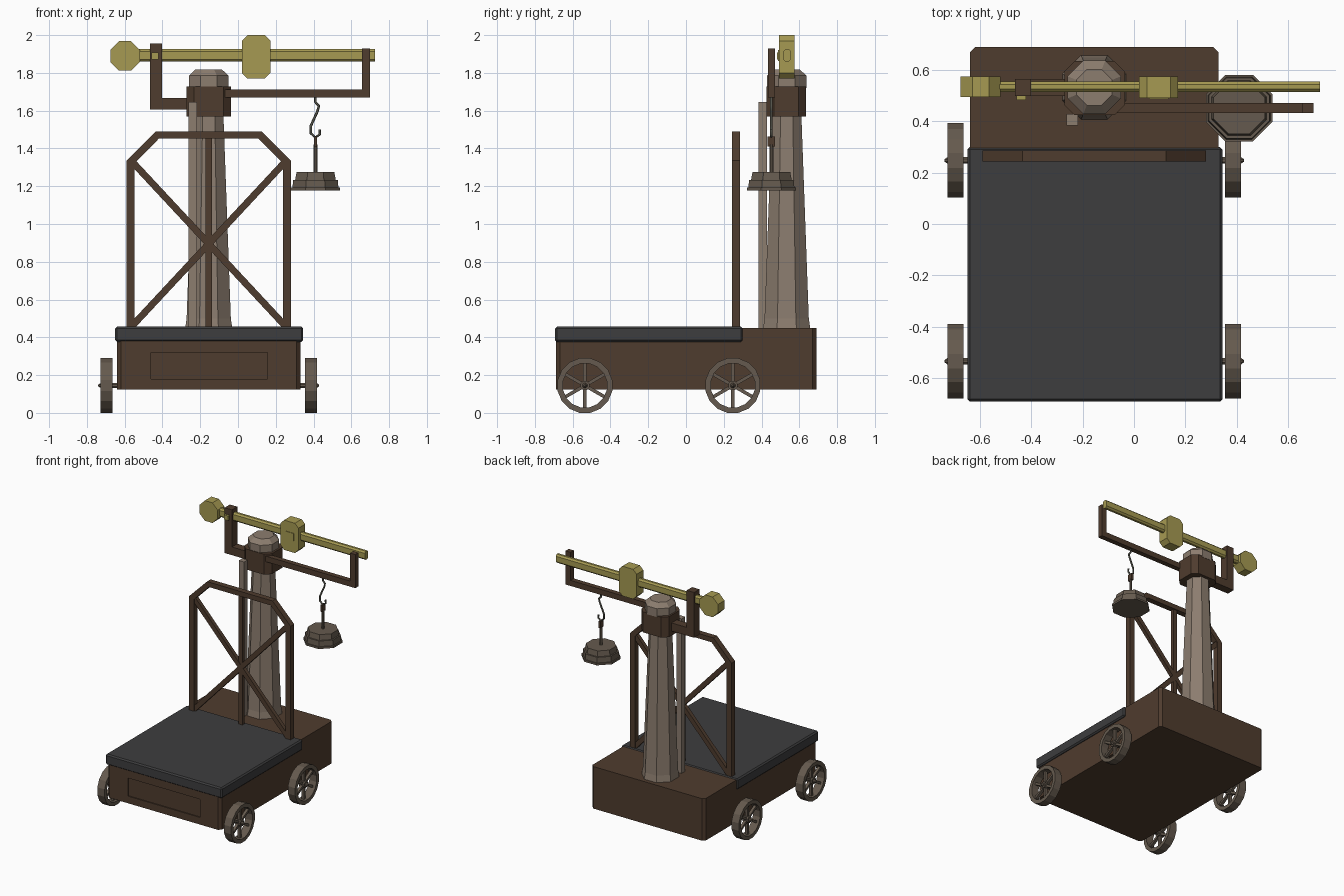
import bpy, bmesh, math
from mathutils import Vector

if "Cube" in bpy.data.objects:
    bpy.data.objects.remove(bpy.data.objects["Cube"], do_unlink=True)


def material(name, hex_code):
    def linear(i):
        c = int(hex_code[i:i + 2], 16) / 255
        return c / 12.92 if c < 0.04045 else ((c + 0.055) / 1.055) ** 2.4
    colour = (linear(0), linear(2), linear(4), 1)
    m = bpy.data.materials.new(name)
    m.use_nodes = True
    m.diffuse_color = colour
    m.node_tree.nodes["Principled BSDF"].inputs["Base Color"].default_value = colour
    return m


WOOD = material("brown wood", "4F3C2E")
DECK = material("dark grey deck", "3D3D3E")
STONE = material("pale taupe metal", "8C7D6F")
BRASS = material("brass", "A69A52")
IRON = material("wheel iron", "655A4E")
STEEL = material("hook steel", "55554C")


def finish(name, bm, mat):
    bmesh.ops.recalc_face_normals(bm, faces=bm.faces)
    me = bpy.data.meshes.new(name)
    bm.to_mesh(me)
    bm.free()
    me.materials.append(mat)
    ob = bpy.data.objects.new(name, me)
    bpy.context.collection.objects.link(ob)
    return ob


def place(axis, u, v, w):
    """Put profile coordinates u, v and depth w into space."""
    return {"x": (w, u, v), "y": (u, w, v), "z": (u, v, w)}[axis]


def prism(name, outline, axis, a, b, mat):
    bm = bmesh.new()
    low = [bm.verts.new(place(axis, u, v, a)) for u, v in outline]
    high = [bm.verts.new(place(axis, u, v, b)) for u, v in outline]
    bm.faces.new(low)
    bm.faces.new(high)
    n = len(low)
    for i in range(n):
        j = (i + 1) % n
        bm.faces.new((low[i], low[j], high[j], high[i]))
    return finish(name, bm, mat)


def rect(u0, u1, v0, v1, c=0):
    if not c:
        return [(u0, v0), (u1, v0), (u1, v1), (u0, v1)]
    return [(u0 + c, v0), (u1 - c, v0), (u1, v0 + c), (u1, v1 - c),
            (u1 - c, v1), (u0 + c, v1), (u0, v1 - c), (u0, v0 + c)]


def box(name, x0, x1, y0, y1, z0, z1, mat):
    return prism(name, rect(x0, x1, y0, y1), "z", z0, z1, mat)


def lathe(name, profile, sides, axis, cu, cv, mat, closed=False):
    """Turn (apothem, depth) points round an axis, flats square to the axes."""
    bm = bmesh.new()
    rings = []
    for r, w in profile:
        r /= math.cos(math.pi / sides)
        rings.append([bm.verts.new(place(axis, cu + r * math.cos(t), cv + r * math.sin(t), w))
                      for t in (math.tau * (i + 0.5) / sides for i in range(sides))])
    pairs = list(zip(rings, rings[1:]))
    if closed:
        pairs.append((rings[-1], rings[0]))
    else:
        bm.faces.new(rings[0])
        bm.faces.new(rings[-1])
    for p, q in pairs:
        for i in range(sides):
            j = (i + 1) % sides
            bm.faces.new((p[i], p[j], q[j], q[i]))
    return finish(name, bm, mat)


def bar(name, axis, p, q, width, a, b, mat):
    """Straight bar between two profile points."""
    p, q = Vector(p), Vector(q)
    d = (q - p).normalized() * width / 2
    s = Vector((-d.y, d.x))
    return prism(name, [p + s, p - s, q - s, q + s], axis, a, b, mat)


CX = -0.155

# Cart body with chamfered corners and a recessed front panel
body = prism("cart_body", rect(-0.64, 0.33, -0.688, 0.69, 0.02), "z", 0.125, 0.45, WOOD)
cutter = box("panel_cutter", -0.46, 0.155, -0.75, -0.68, 0.18, 0.32, WOOD)
cutter.hide_render = True
cutter.hide_viewport = True
cut = body.modifiers.new("panel", "BOOLEAN")
cut.operation = "DIFFERENCE"
cut.object = cutter
cut.solver = "EXACT"

# Weighing deck
deck = box("platform", -0.65, 0.345, -0.693, 0.30, 0.375, 0.457, DECK)
bevel = deck.modifiers.new("bevel", "BEVEL")
bevel.width = 0.01
bevel.segments = 1

# Wheels, spokes and axles
for side, sx in (("left", 1), ("right", -1)):
    xa, xb = sorted((CX + sx * 0.51, CX + sx * 0.572))
    for end, y in (("front", -0.535), ("rear", 0.248)):
        tag = end + "_" + side
        lathe("wheel_rim_" + tag, [(0.145, xa), (0.145, xb), (0.116, xb), (0.116, xa)],
              16, "x", y, 0.145, IRON, True)
        lathe("wheel_hub_" + tag, [(0.024, xa + 0.008), (0.024, xb - 0.008)], 8, "x", y, 0.145, IRON)
        lathe("axle_" + tag, [(0.013, CX + sx * 0.46), (0.013, CX + sx * 0.572), (0.004, CX + sx * 0.585)],
              8, "x", y, 0.145, IRON)
        for k in range(3):
            t = math.pi / 2 + k * math.pi / 3
            u, v = 0.125 * math.cos(t), 0.125 * math.sin(t)
            bar("wheel_spoke_%s_%d" % (tag, k + 1), "x", (y - u, 0.145 - v), (y + u, 0.145 + v),
                0.018, xa + 0.02, xb - 0.02, IRON)

# Guard frame: arched outline, cross braces and centre post
half = [(0.435, 0.45), (0.435, 1.335), (0.28, 1.49), (0.264, 1.452), (0.392, 1.322), (0.392, 0.45)]
outer, inner = half[:3], half[3:]
outline = ([(CX + u, v) for u, v in outer] + [(CX - u, v) for u, v in reversed(outer)]
           + [(CX - u, v) for u, v in reversed(inner)] + [(CX + u, v) for u, v in inner])
prism("guard_frame", outline, "y", 0.243, 0.287, WOOD)
for tag, s in (("left", 1), ("right", -1)):
    bar("guard_brace_" + tag, "y", (CX - s * 0.41, 0.455), (CX + s * 0.41, 1.335), 0.036, 0.25, 0.28, WOOD)
box("guard_centre_post", CX - 0.017, CX + 0.017, 0.252, 0.278, 0.45, 1.46, WOOD)

# Column, cap, collar and pull rod
CY = 0.533
lathe("column", [(0.126, 0.44), (0.117, 0.5), (0.077, 1.6)], 8, "z", CX, CY, STONE)
lathe("column_cap", [(0.104, 1.72), (0.104, 1.785), (0.07, 1.818)], 8, "z", CX, CY, STONE)
prism("collar", rect(-0.272, -0.036, 0.425, 0.635, 0.04), "z", 1.57, 1.728, WOOD)
box("pull_rod", -0.263, -0.218, 0.385, 0.43, 0.44, 1.645, STONE)

# Arms that carry the beam
prism("left_arm", [(-0.08, 1.67), (0.7, 1.67), (0.7, 1.93), (0.656, 1.93), (0.656, 1.713), (-0.08, 1.713)],
      "y", 0.433, 0.472, WOOD)
prism("right_arm", [(-0.2, 1.605), (-0.465, 1.605), (-0.465, 1.955), (-0.402, 1.955), (-0.402, 1.668), (-0.2, 1.668)],
      "y", 0.5, 0.565, WOOD)
box("pivot_pin", -0.458, -0.422, 0.483, 0.51, 1.872, 1.908, BRASS)

# Brass beam, end weight and sliding poise
prism("beam", rect(0.515, 0.556, 1.86, 1.926, 0.012), "x", -0.55, 0.725, BRASS)
lathe("end_weight", [(0.078, 0.495), (0.078, 0.575)], 8, "y", -0.598, 1.89, BRASS).scale.z = 1
prism("poise", rect(0.02, 0.172, 1.77, 2.0, 0.03), "y", 0.492, 0.575, BRASS)
box("poise_window", 0.058, 0.134, 0.488, 0.493, 1.863, 1.92, BRASS)

# Hook
HX, HY = 0.41, 0.452
curve = bpy.data.curves.new("hook", "CURVE")
curve.dimensions = "3D"
curve.bevel_depth = 0.007
curve.bevel_resolution = 1
curve.use_fill_caps = True
path = [(0, 1.68), (0, 1.645), (0.018, 1.625), (0.012, 1.6), (-0.024, 1.52), (-0.024, 1.48),
        (0, 1.458), (0.024, 1.475), (0.022, 1.5)]
spline = curve.splines.new("POLY")
spline.points.add(len(path) - 1)
for point, (u, v) in zip(spline.points, path):
    point.co = (HX + u, HY, v, 1)
hook = bpy.data.objects.new("hook", curve)
bpy.context.collection.objects.link(hook)
curve.materials.append(STEEL)

# Stacked hanging weight with stem and eye
lathe("hanging_weight_base", [(0.13, 1.178), (0.13, 1.193)], 8, "z", HX, HY, IRON)
lathe("hanging_weight_lower", [(0.122, 1.19), (0.118, 1.234)], 8, "z", HX, HY, IRON)
lathe("hanging_weight_upper", [(0.108, 1.23), (0.1, 1.275)], 8, "z", HX, HY, IRON)
lathe("weight_stem", [(0.01, 1.27), (0.01, 1.42)], 8, "z", HX, HY, IRON)
box("weight_eye", HX - 0.008, HX + 0.008, HY - 0.02, HY + 0.02, 1.41, 1.462, WOOD)
